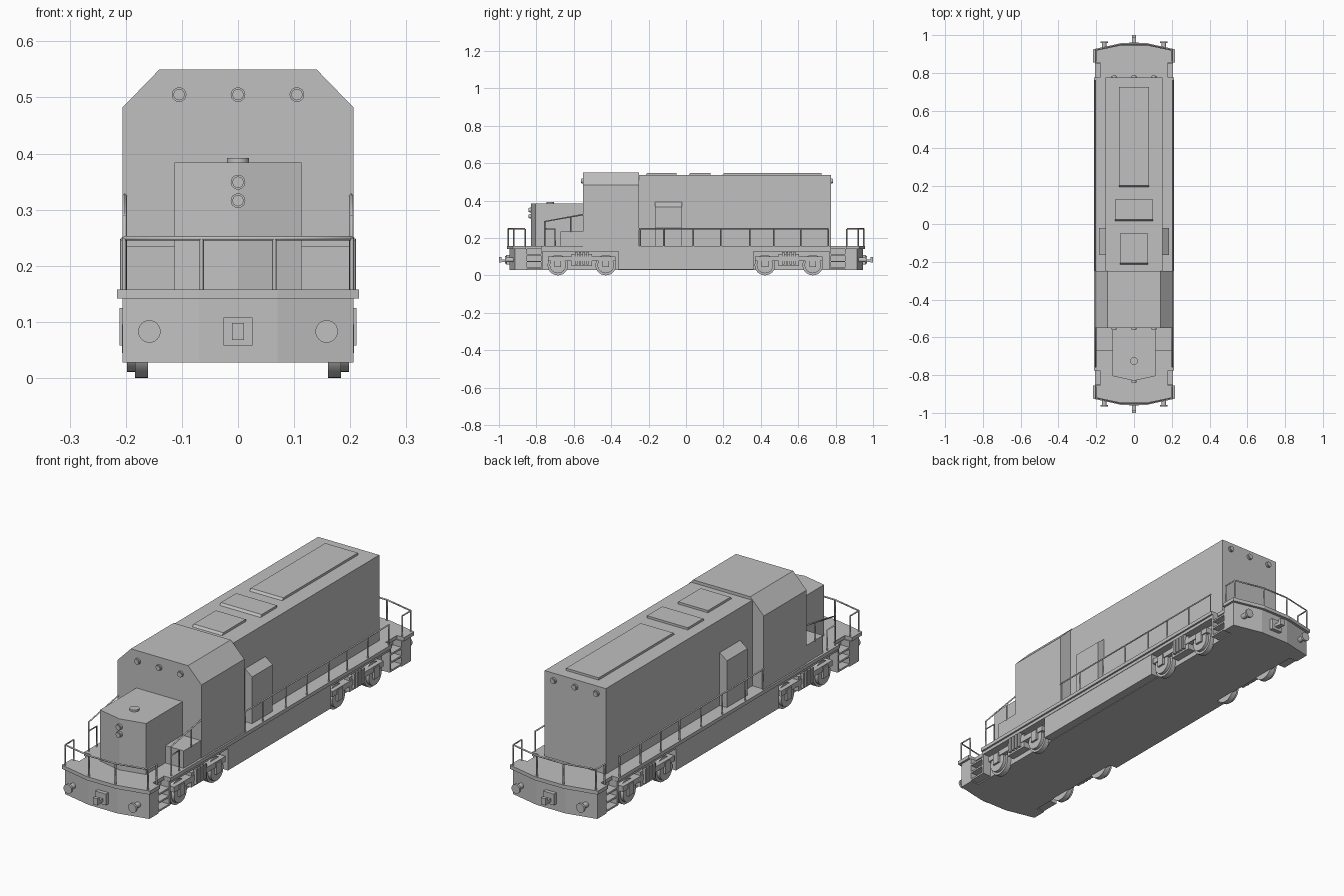
import bpy, bmesh, math
from mathutils import Vector

if "Cube" in bpy.data.objects:
    bpy.data.objects.remove(bpy.data.objects["Cube"], do_unlink=True)

grey = bpy.data.materials.new("plain grey")
grey.use_nodes = True
grey.diffuse_color = (0.53, 0.53, 0.53, 1)
grey.node_tree.nodes["Principled BSDF"].inputs["Base Color"].default_value = grey.diffuse_color


def finish(name, bm):
    bmesh.ops.recalc_face_normals(bm, faces=bm.faces)
    mesh = bpy.data.meshes.new(name)
    bm.to_mesh(mesh)
    bm.free()
    mesh.materials.append(grey)
    ob = bpy.data.objects.new(name, mesh)
    bpy.context.collection.objects.link(ob)
    return ob


def prism(name, points, axis, lo, hi):
    """Extrude a 2D outline along an axis; outline uses the other two axes in order."""
    bm = bmesh.new()
    place = lambda p, t: p[:axis] + (t,) + p[axis:]
    face = bm.faces.new([bm.verts.new(place(tuple(p), lo)) for p in points])
    out = bmesh.ops.extrude_face_region(bm, geom=[face])
    move = Vector((0, 0, 0))
    move[axis] = hi - lo
    bmesh.ops.translate(bm, vec=move, verts=[v for v in out["geom"] if isinstance(v, bmesh.types.BMVert)])
    return finish(name, bm)


def box(name, x0, x1, y0, y1, z0, z1):
    return prism(name, [(x0, y0), (x1, y0), (x1, y1), (x0, y1)], 2, z0, z1)


def disc(name, axis, centre, radius, lo, hi, sides=24):
    pts = [(centre[0] + radius * math.cos(math.tau * i / sides),
            centre[1] + radius * math.sin(math.tau * i / sides)) for i in range(sides)]
    ob = prism(name, pts, axis, lo, hi)
    for p in ob.data.polygons:
        p.use_smooth = len(p.vertices) == 4
    ob.data.set_sharp_from_angle(angle=math.radians(40))
    return ob


def rail(name, *points, r=0.004):
    """Round bar following a path."""
    curve = bpy.data.curves.new(name, "CURVE")
    curve.dimensions = "3D"
    curve.bevel_depth = r
    curve.bevel_resolution = 0
    curve.use_fill_caps = True
    curve.materials.append(grey)
    line = curve.splines.new("POLY")
    line.points.add(len(points) - 1)
    for q, p in zip(line.points, points):
        q.co = (*p, 1)
    bpy.context.collection.objects.link(bpy.data.objects.new(name, curve))


def both(half):
    """Complete a plan outline by mirroring its quarter front to back and left to right."""
    side = half + [(x, -y) for x, y in reversed(half)]
    return side + [(-x, -y) for x, y in side]


# Deck and underframe
prism("deck", both([(0.07, -0.957), (0.216, -0.925), (0.216, -0.855), (0.18, -0.855),
                    (0.18, -0.775), (0.213, -0.775)]), 2, 0.142, 0.158)
prism("underframe", both([(0.07, -0.945), (0.206, -0.915), (0.206, -0.85), (0.165, -0.85)]),
      2, 0.028, 0.142)

# Hood, nose and cab
box("long_hood", -0.15, 0.15, -0.25, 0.775, 0.158, 0.537)
prism("nose", [(-0.113, -0.55), (-0.113, -0.805), (0, -0.83), (0.113, -0.805), (0.113, -0.55)],
      2, 0.158, 0.384)
disc("nose_cap", 2, (0, -0.725), 0.02, 0.384, 0.392)
prism("cab", [(-0.206, 0.158), (0.206, 0.158), (0.206, 0.482), (0.14, 0.55),
              (-0.14, 0.55), (-0.206, 0.482)], 1, -0.55, -0.25)

# Raised panels with a sloped front edge on the hood roof
for name, w, y0, y1 in (("rear_roof_panel", 0.08, 0.195, 0.725),
                        ("middle_roof_panel", 0.1, 0.015, 0.13),
                        ("front_roof_panel", 0.073, -0.215, -0.05)):
    prism(name, [(y0, 0.537), (y1, 0.537), (y1, 0.547), (y0 + 0.008, 0.547)], 0, -w, w)

# Lamps
for x in (-0.105, 0, 0.105):
    disc("cab_lamp", 1, (x, 0.505), 0.013, -0.558, -0.55)
    disc("cab_lamp_lens", 1, (x, 0.505), 0.01, -0.561, -0.558)
    disc("rear_lamp", 1, (x, 0.505), 0.013, 0.775, 0.783)
    disc("rear_lamp_lens", 1, (x, 0.505), 0.01, 0.783, 0.786)
for z in (0.316, 0.349):
    disc("nose_lamp", 1, (0, z), 0.013, -0.838, -0.825)
    disc("nose_lamp_lens", 1, (0, z), 0.01, -0.841, -0.838)


def wheel(s, y):
    for part, r, a, b in (("wheel_flange", 0.055, 0.16, 0.184), ("wheel_tread", 0.044, 0.184, 0.198)):
        disc(part, 0, (y, 0.055), r, min(s * a, s * b), max(s * a, s * b), 32)


def side_box(name, s, x0, x1, *rest):
    box(name, min(s * x0, s * x1), max(s * x0, s * x1), *rest)


for s in (-1, 1):
    # Fuel tank side, sill and hood side cabinet with bevelled top
    side_box("tank_side", s, 0.16, 0.203, -0.36, 0.36, 0.03, 0.142)
    side_box("side_sill", s, 0.16, 0.205, -0.775, 0.775, 0.128, 0.142)
    prism("side_cabinet", [(s * 0.148, 0.158), (s * 0.185, 0.158), (s * 0.185, 0.365),
                           (s * 0.15, 0.392)], 1, -0.165, -0.022)
    side_box("cab_platform", s, 0.11, 0.203, -0.67, -0.55, 0.158, 0.235)

    # Trucks
    for centre in (-0.557, 0.55):
        for dy in (-0.128, 0.128):
            wheel(s, centre + dy)
            side_box("axle_box", s, 0.196, 0.207, centre + dy - 0.018, centre + dy + 0.018, 0.045, 0.095)
        side_box("truck_frame", s, 0.165, 0.203, centre - 0.18, centre + 0.18, 0.076, 0.1)
        side_box("truck_bolster", s, 0.165, 0.2, centre - 0.055, centre + 0.055, 0.05, 0.115)
        for i in range(4):
            y = centre - 0.03 + i * 0.02
            side_box("spring", s, 0.196, 0.211, y - 0.006, y + 0.006, 0.058, 0.125)

    # Walkway handrail with its posts
    x = s * 0.206
    rail("side_handrail", (x, -0.25, 0.248), (x, 0.763, 0.248))
    for y in (-0.245, -0.12, 0.04, 0.187, 0.34, 0.47, 0.613, 0.76):
        rail("side_post", (x, y, 0.155), (x, y, 0.248))

    # Cab platform rails
    x = s * 0.202
    rail("cab_slope_rail", (x, -0.755, 0.155), (x, -0.755, 0.288), (x, -0.55, 0.325))
    rail("cab_low_rail", (x, -0.755, 0.248), (x, -0.7, 0.248), (x, -0.7, 0.155))
    rail("platform_post", (x, -0.615, 0.23), (x, -0.615, 0.313))

for e in (-1, 1):
    # End railing following the bowed deck edge
    corner, inner = (0.203, 0.92), (0.065, 0.95)
    top = 0.249
    path = [(-0.203, 0.86), (-0.203, 0.92), (-0.065, 0.95), (0.065, 0.95), (0.203, 0.92), (0.203, 0.86)]
    rail("end_handrail", *[(x, e * y, top) for x, y in path])
    for x, y in path:
        rail("end_post", (x, e * y, 0.155), (x, e * y, top))

    # Coupler: plate, shank and knuckle
    def end_box(name, w, y0, y1, z0, z1):
        box(name, -w, w, min(e * y0, e * y1), max(e * y0, e * y1), z0, z1)
    end_box("coupler_plate", 0.026, 0.94, 0.962, 0.058, 0.108)
    end_box("coupler_shank", 0.011, 0.95, 1.0, 0.07, 0.084)
    end_box("coupler_knuckle", 0.011, 0.986, 1.0, 0.068, 0.098)

    for s in (-1, 1):
        # Buffers with a wide head
        for name, r, a, b in (("buffer_stem", 0.012, 0.91, 0.957), ("buffer_head", 0.02, 0.957, 0.967)):
            disc(name, 1, (s * 0.158, 0.083), r, min(e * a, e * b), max(e * a, e * b))
        # Corner steps
        for z in (0.033, 0.07, 0.106):
            y0, y1 = sorted((e * 0.775, e * 0.852))
            side_box("step", s, 0.16, 0.206, y0, y1, z, z + 0.008)
        y0, y1 = sorted((e * 0.768, e * 0.776))
        side_box("step_side", s, 0.16, 0.206, y0, y1, 0.033, 0.142)
